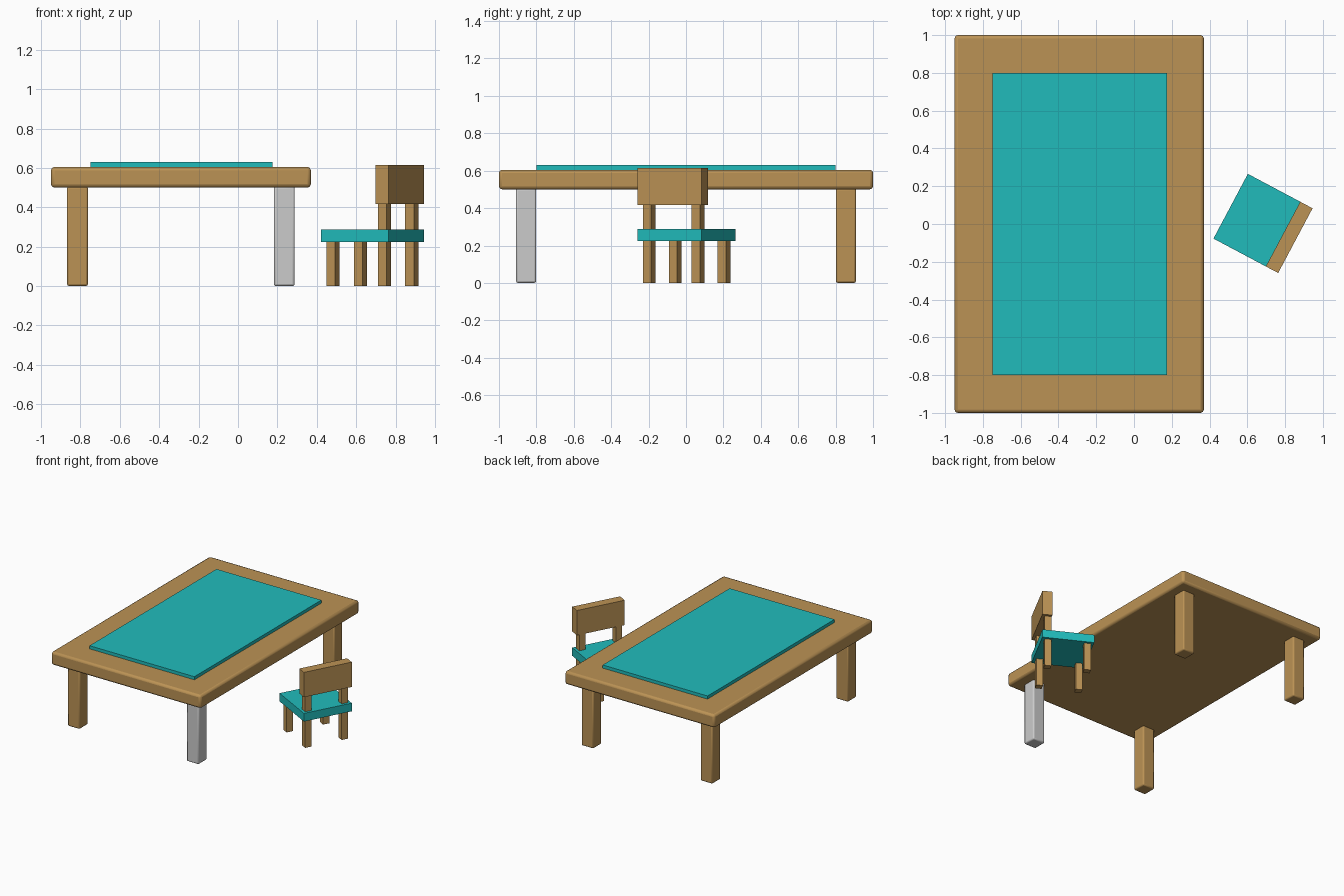
import bpy
from math import radians
from mathutils import Matrix

if "Cube" in bpy.data.objects:
    bpy.data.objects.remove(bpy.data.objects["Cube"])


def material(name, rgb):
    m = bpy.data.materials.new(name)
    m.diffuse_color = (*rgb, 1)
    m.use_nodes = True
    m.node_tree.nodes["Principled BSDF"].inputs["Base Color"].default_value = m.diffuse_color
    return m


WOOD = material("wood", (0.5, 0.29, 0.09))
TEAL = material("teal", (0.015, 0.5, 0.5))


def box(name, x, y, z, mat=None, bevel=0.0):
    """Box from (min, max) spans on each axis, optionally with rounded edges."""
    spans = (x, y, z)
    bpy.ops.mesh.primitive_cube_add(size=1)
    ob = bpy.context.object
    ob.name = name
    size = [b - a for a, b in spans]
    mid = [(a + b) / 2 for a, b in spans]
    ob.data.transform(Matrix.Translation(mid) @ Matrix.Diagonal((*size, 1)))
    if mat:
        ob.data.materials.append(mat)
    if bevel:
        mod = ob.modifiers.new("rounded_edges", 'BEVEL')
        mod.width = bevel
        mod.segments = 2
        bpy.ops.object.shade_smooth_by_angle(angle=radians(30))
    return ob


def around(c, half):
    return (c - half, c + half)


# Table: rounded slab, inset mat, four legs (one left grey)
TABLE_X = -0.29
box("table_top", around(TABLE_X, 0.66), (-1, 1), (0.5, 0.605), WOOD, 0.017)
box("table_mat", (-0.75, 0.175), (-0.8, 0.8), (0.6, 0.63), TEAL)
for sx, side in ((-1, "left"), (1, "right")):
    for sy, end in ((-1, "front"), (1, "back")):
        grey = sx > 0 and sy < 0
        box(f"table_{end}_{side}_leg", around(TABLE_X + sx * 0.525, 0.053),
            around(sy * 0.855, 0.054), (0, 0.505), None if grey else WOOD, 0.01)

# Chair, built facing -x at the origin, then turned into place
S = 0.194
chair = [
    box("chair_seat", (-S, S), (-S, S), (0.223, 0.288), TEAL),
    box("chair_backrest", (S - 0.074, S), (-S, S), (0.417, 0.615), WOOD),
]
for sy, side in ((-1, "left"), (1, "right")):
    span = around(sy * 0.148, 0.025)
    chair += [
        box(f"chair_front_{side}_leg", around(-0.148, 0.025), span, (0, 0.223), WOOD),
        box(f"chair_back_{side}_leg", around(0.148, 0.025), span, (0, 0.223), WOOD),
        box(f"chair_{side}_back_post", around(0.148, 0.025), span, (0.288, 0.417), WOOD),
    ]
for ob in chair:
    ob.location = (0.683, 0.003, 0)
    ob.rotation_euler.z = radians(-28)
